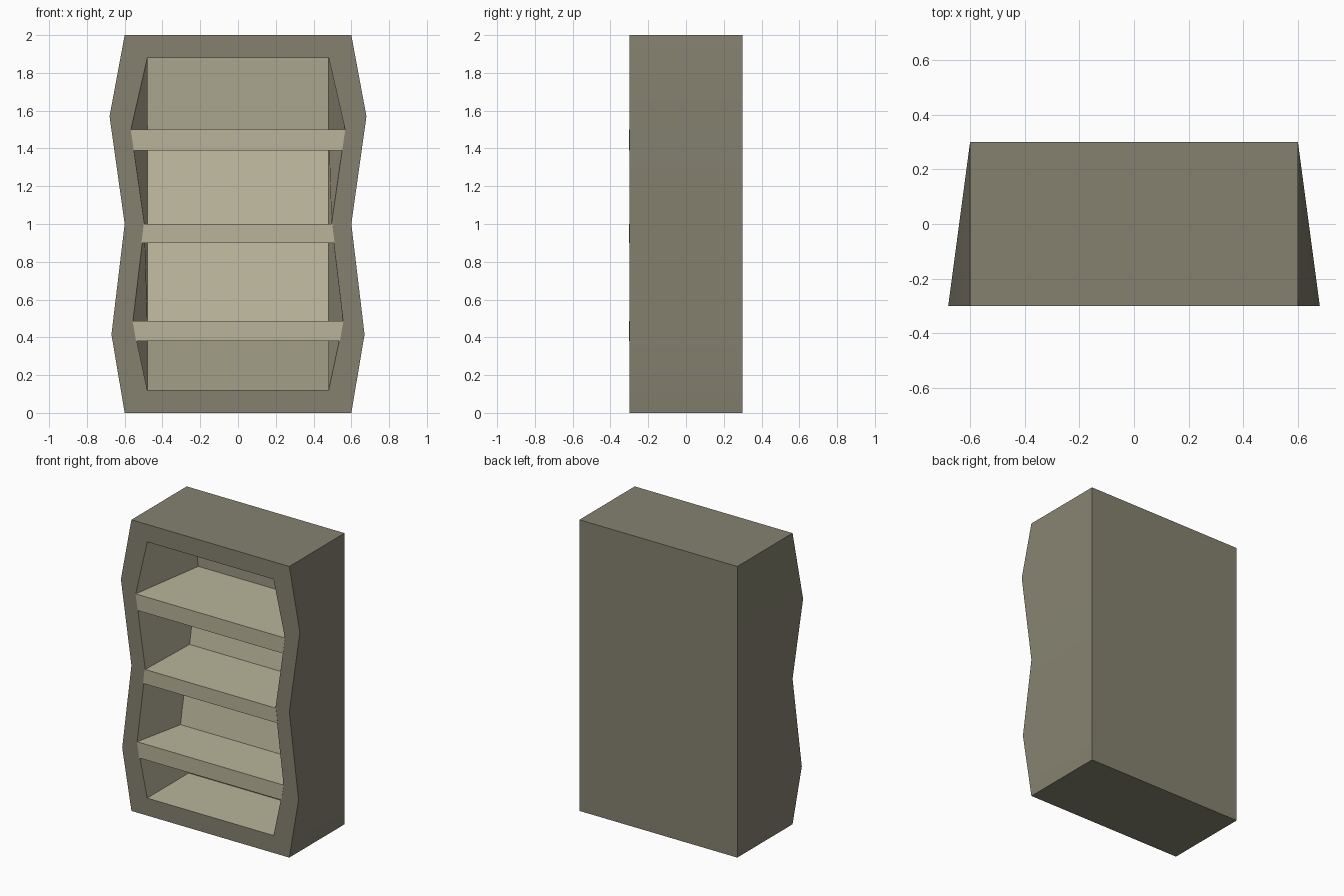
import bpy, bmesh, math

if "Cube" in bpy.data.objects:
    bpy.data.objects.remove(bpy.data.objects["Cube"])


def material(name, rgb):
    m = bpy.data.materials.new(name)
    m.diffuse_color = (*rgb, 1)
    m.use_nodes = True
    m.node_tree.nodes["Principled BSDF"].inputs["Base Color"].default_value = m.diffuse_color
    return m


DARK = material("dark_grey_wood", (0.235, 0.222, 0.163))
LIGHT = material("pale_wood", (0.48, 0.455, 0.325))


def finish(bm, name, mats):
    bmesh.ops.recalc_face_normals(bm, faces=bm.faces)
    # keep real corners sharp
    for e in bm.edges:
        e.smooth = e.calc_face_angle(0) < math.radians(25)
    me = bpy.data.meshes.new(name)
    bm.to_mesh(me)
    bm.free()
    for m in mats:
        me.materials.append(m)
    ob = bpy.data.objects.new(name, me)
    bpy.context.collection.objects.link(ob)
    return ob


def ring(bm, pts):
    """Mirrored loop: up the right side, then down the left side."""
    right = [bm.verts.new(p) for p in pts]
    left = [bm.verts.new((-x, y, z)) for x, y, z in reversed(pts)]
    return right + left


def bridge(bm, a, b, mat, smooth_sides=False):
    n = len(a)
    for i in range(n):
        j = (i + 1) % n
        f = bm.faces.new((a[i], a[j], b[j], b[i]))
        f.material_index = mat
        f.smooth = smooth_sides and i not in (n // 2 - 1, n - 1)


def cap_rows(bm, r, mat):
    n = len(r)
    for i in range(n // 2 - 1):
        f = bm.faces.new((r[i], r[i + 1], r[n - 2 - i], r[n - 1 - i]))
        f.material_index = mat


# wavy case: (half width, height) at the front, straight at the back
OUTER = [(0.60, 0), (0.67, 0.415), (0.60, 1.0), (0.68, 1.57), (0.60, 2.0)]
INNER = [(0.48, 0.12), (0.557, 0.48), (0.495, 1.0), (0.567, 1.5), (0.48, 1.88)]
BACK_Y = [0.15, 0.06, 0.16, 0.255, 0.19]    # crooked inner back panel

bm = bmesh.new()
outer_back = ring(bm, [(0.60, 0.3, z) for x, z in OUTER])
outer_front = ring(bm, [(x, -0.3, z) for x, z in OUTER])
inner_front = ring(bm, [(x, -0.3, z) for x, z in INNER])
inner_back = ring(bm, [(0.48, y, z) for (x, z), y in zip(INNER, BACK_Y)])
cap_rows(bm, outer_back, 0)
bridge(bm, outer_back, outer_front, 0, True)   # outside
bridge(bm, outer_front, inner_front, 0)        # front frame
bridge(bm, inner_front, inner_back, 1)         # inside walls
cap_rows(bm, inner_back, 1)
finish(bm, "bookcase_case", [DARK, LIGHT])

# shelves: bottom z, top z, front half width at bottom and top
for name, z0, z1, w0, w1 in (("lower_shelf", 0.38, 0.487, 0.54, 0.558),
                             ("middle_shelf", 0.90, 1.0, 0.511, 0.499),
                             ("upper_shelf", 1.39, 1.5, 0.552, 0.568)):
    bm = bmesh.new()
    front = ring(bm, [(w0, -0.301, z0), (w1, -0.301, z1)])
    back = ring(bm, [(0.485, 0.28, z0), (0.485, 0.28, z1)])
    bridge(bm, front, back, 0)
    cap_rows(bm, front, 0)
    cap_rows(bm, back, 0)
    finish(bm, name, [LIGHT])
